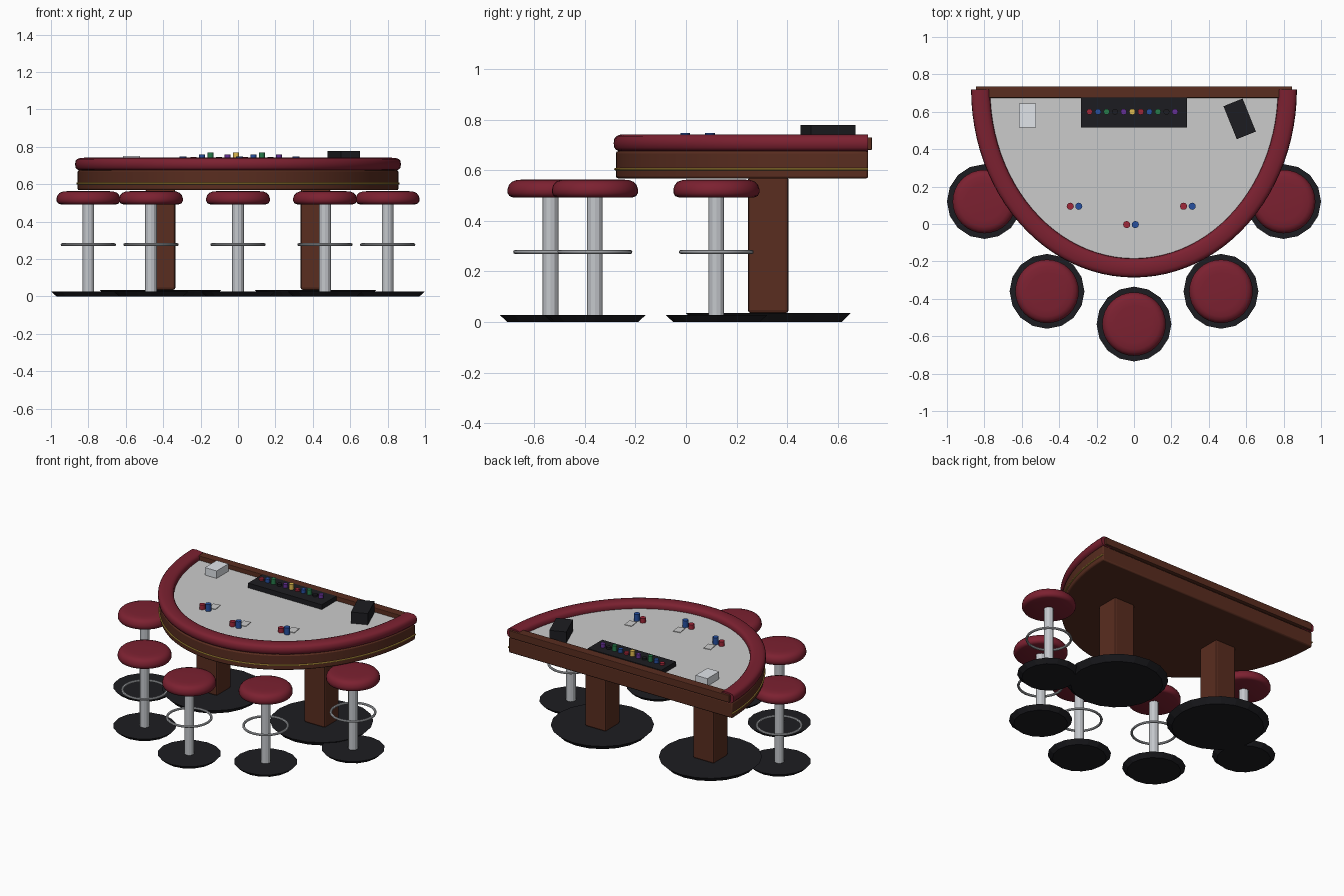
import bpy, bmesh
from math import sin, cos, pi, radians

if "Cube" in bpy.data.objects:
    bpy.data.objects.remove(bpy.data.objects["Cube"])


def mat(name, r, g, b):
    m = bpy.data.materials.new(name)
    m.diffuse_color = (r, g, b, 1)
    m.use_nodes = True
    m.node_tree.nodes["Principled BSDF"].inputs["Base Color"].default_value = m.diffuse_color
    return m


LEATHER = mat("crimson_leather", .2, .015, .03)
WOOD = mat("wood", .1, .026, .014)
DARK = mat("black", .012, .012, .015)
CHROME = mat("chrome", .55, .57, .6)
GOLD = mat("gold", .6, .38, .06)
CLEAR = mat("pale_acrylic", .75, .78, .82)
RED = mat("chip_red", .35, .02, .04)
BLUE = mat("chip_blue", .02, .08, .35)
GREEN = mat("chip_green", .02, .2, .07)
PURPLE = mat("chip_purple", .13, .03, .3)
YELLOW = mat("chip_yellow", .75, .5, .08)

YC = .72   # straight back edge of the half-ellipse table


def finish(name, bm, m=None, smooth=False, loc=(0, 0, 0), rot=0, bevel=0):
    bmesh.ops.recalc_face_normals(bm, faces=bm.faces)
    me = bpy.data.meshes.new(name)
    bm.to_mesh(me)
    bm.free()
    ob = bpy.data.objects.new(name, me)
    bpy.context.collection.objects.link(ob)
    ob.location = loc
    ob.rotation_euler.z = rot
    if m:
        me.materials.append(m)
    if bevel:
        b = ob.modifiers.new("bevel", 'BEVEL')
        b.width, b.segments, b.limit_method = bevel, 2, 'ANGLE'
    if smooth:
        bpy.ops.object.select_all(action='DESELECT')
        ob.select_set(True)
        bpy.context.view_layer.objects.active = ob
        bpy.ops.object.shade_smooth_by_angle(angle=radians(40))
    return ob


def box(name, x, y, z0, sx, sy, z1, m=None, rot=0, bevel=0):
    bm = bmesh.new()
    bmesh.ops.create_cube(bm, size=1)
    bmesh.ops.scale(bm, vec=(sx, sy, z1 - z0), verts=bm.verts)
    return finish(name, bm, m, loc=(x, y, (z0 + z1) / 2), rot=rot, bevel=bevel)


def lathe(name, x, y, profile, n, m, smooth=True, closed=False):
    """Spin an (r, z) profile; open profiles get end caps."""
    bm = bmesh.new()
    rings = [[bm.verts.new((r * cos(2 * pi * i / n), r * sin(2 * pi * i / n), z))
              for i in range(n)] for r, z in profile]
    pairs = list(zip(rings, rings[1:])) + ([(rings[-1], rings[0])] if closed else [])
    for a, b in pairs:
        for i in range(n):
            j = (i + 1) % n
            bm.faces.new((a[i], a[j], b[j], b[i]))
    if not closed:
        bm.faces.new(rings[0])
        bm.faces.new(rings[-1])
    return finish(name, bm, m, smooth, (x, y, 0))


def arc(rx, ry, n=48, yc=YC):
    return [(-rx * cos(pi * i / n), yc - ry * sin(pi * i / n)) for i in range(n + 1)]


def d_slab(name, rx, ry, z0, z1, m=None, yc=YC, bevel=0):
    """Half-ellipse slab with a straight back."""
    bm = bmesh.new()
    f = bm.faces.new([bm.verts.new((x, y, z0)) for x, y in arc(rx, ry, yc=yc)])
    r = bmesh.ops.extrude_face_region(bm, geom=[f])
    vs = [v for v in r["geom"] if isinstance(v, bmesh.types.BMVert)]
    bmesh.ops.translate(bm, vec=(0, 0, z1 - z0), verts=vs)
    return finish(name, bm, m, True, bevel=bevel)


def d_sweep(name, rx, ry, section, m):
    """Sweep a closed (offset, z) section along the half ellipse."""
    bm = bmesh.new()
    rows = [[bm.verts.new((x, y, z)) for x, y in arc(rx + d, ry + d)] for d, z in section]
    for a, b in zip(rows, rows[1:] + rows[:1]):
        for i in range(len(a) - 1):
            bm.faces.new((a[i], a[i + 1], b[i + 1], b[i]))
    for end in (0, -1):
        bm.faces.new([r[end] for r in rows])
    return finish(name, bm, m, True)


def circle(w, h, z, n, p=1.0):
    def s(v):
        return (abs(v) ** p) * (1 if v >= 0 else -1)
    return [(w * s(cos(2 * pi * i / n)), z + h * s(sin(2 * pi * i / n))) for i in range(n)]


# Table top: apron, board, felt, padded rail, gold trim, back bar
d_slab("table_apron", .858, .997, .568, .675, WOOD, bevel=.008)
d_slab("felt_board", .785, .92, .67, .697, WOOD, yc=.71)
d_slab("felt", .77, .885, .69, .70, yc=.70)
d_sweep("padded_rail", .82, .955, circle(.051, .035, .707, 16, .7), LEATHER)
d_sweep("gold_trim", .86, .999, circle(.005, .005, .604, 8), GOLD)
box("back_bar", 0, .705, .68, 1.69, .06, .73, WOOD, bevel=.004)

# Pedestals
for side, s in (("left", -1), ("right", 1)):
    box(f"{side}_pedestal", s * .415, .325, .035, .16, .16, .575, WOOD, bevel=.012)
    lathe(f"{side}_pedestal_base", s * .415, .325, [(.29, 0), (.325, .035)], 20, DARK, False)

# Stools
seat = [(.15, .493), (.163, .498), (.17, .51), (.17, .525), (.165, .541),
        (.154, .554), (.135, .561), (.1, .564)]
ring = [(.14 + d, z) for d, z in circle(.008, .008, .277, 8)]
for k, (x, y) in enumerate([(-.8, .12), (-.465, -.36), (0, -.535), (.465, -.36), (.8, .12)], 1):
    lathe(f"stool_{k}_seat", x, y, seat, 32, LEATHER)
    lathe(f"stool_{k}_post", x, y, [(.031, .02), (.031, .5)], 12, CHROME, False)
    lathe(f"stool_{k}_foot_ring", x, y, ring, 32, CHROME, closed=True)
    lathe(f"stool_{k}_base", x, y, [(.17, 0), (.2, .027)], 16, DARK, False)

# Chip tray with rows of chips in stepped heights
box("chip_tray", 0, .595, .695, .566, .16, .733, DARK)
colours = [RED, BLUE, GREEN, DARK, PURPLE, YELLOW]
for i in range(11):
    lathe(f"tray_chips_{i + 1}", -.238 + .0457 * i, .6,
          [(.016, .73), (.016, .746 + .012 * (i % 3))], 12, colours[i % 6 if i < 6 else i - 6])

# Betting spots: two chip stacks and a card each
for k, (x, y) in enumerate([(-.318, .095), (-.016, -.003), (.288, .095)], 1):
    lathe(f"spot_{k}_red_chips", x - .023, y, [(.019, .698), (.019, .732)], 12, RED)
    lathe(f"spot_{k}_blue_chips", x + .023, y, [(.019, .698), (.019, .748)], 12, BLUE)
    box(f"spot_{k}_card", x + .025, y + .065, .699, .05, .07, .704, rot=.15)

# Card shoe and discard holder
box("card_shoe", .565, .562, .698, .11, .19, .778, DARK, rot=radians(22))
box("discard_holder", -.57, .58, .698, .09, .13, .752, CLEAR)
